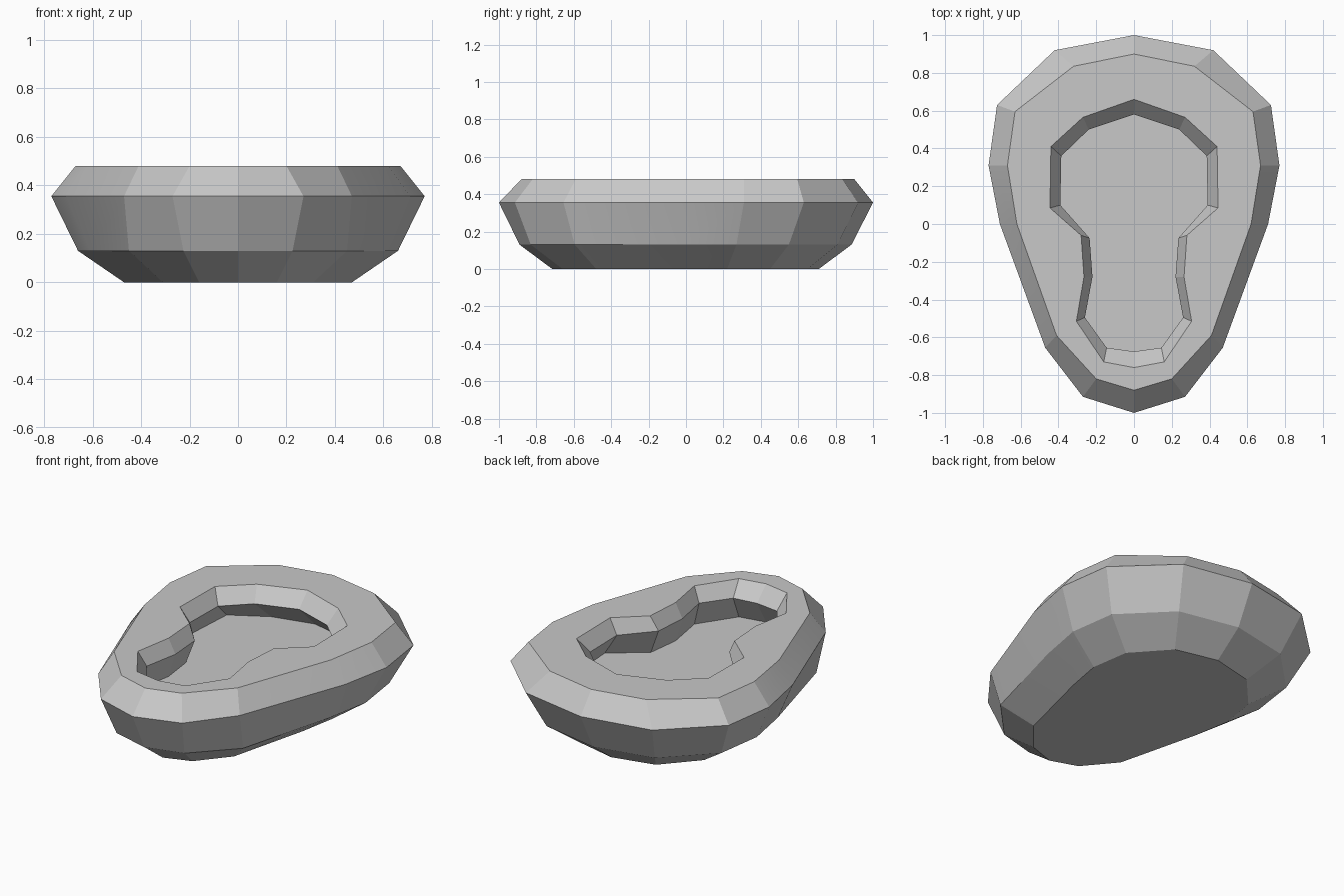
import bpy
import bmesh
from math import radians

cube = bpy.data.objects.get("Cube")
if cube:
    bpy.data.objects.remove(cube)

stone = bpy.data.materials.new("stone_grey")
stone.use_nodes = True
grey = (0.58, 0.58, 0.58, 1)
stone.diffuse_color = grey
stone.node_tree.nodes["Principled BSDF"].inputs["Base Color"].default_value = grey

# Half outlines from back to front, mirrored into closed loops
BASE = [(0, .71), (.255, .65), (.435, .45), (.47, .22), (.43, 0),
        (.31, -.48), (.16, -.66), (0, -.715)]
LOW = [(0, .885), (.36, .81), (.62, .55), (.66, .27), (.61, 0),
       (.45, -.595), (.225, -.83), (0, -.89)]
GIRTH = [(0, 1), (.42, .92), (.725, .63), (.77, .31), (.71, 0),
         (.47, -.655), (.27, -.915), (0, -1)]
TOP = [(0, .9), (.32, .835), (.63, .595), (.67, .31), (.62, 0),
       (.41, -.59), (.2, -.82), (0, -.88)]
RIM = [(0, .66), (.27, .565), (.44, .41), (.445, .085), (.28, -.06),
       (.265, -.28), (.305, -.515), (.16, -.73), (0, -.76)]
LIP = [(0, .58), (.24, .5), (.385, .36), (.39, .1), (.235, -.075),
       (.22, -.28), (.26, -.495), (.145, -.655), (0, -.675)]
BASIN = [(0, .73), (.25, .67), (.46, .55), (.49, .07), (.29, -.08),
         (.265, -.28), (.305, -.515), (.16, -.73), (0, -.76)]


def ring(bm, half, z):
    pts = half + [(-x, y) for x, y in half[-2:0:-1]]
    return [bm.verts.new((x, y, z)) for x, y in pts]


def bridge(bm, a, b):
    for i in range(len(a)):
        j = (i + 1) % len(a)
        bm.faces.new((a[i], b[i], b[j], a[j]))


# Stone body: base, flared sides, chamfer, top, sloped lip and undercut basin
bm = bmesh.new()
base = ring(bm, BASE, 0)
low = ring(bm, LOW, .13)
girth = ring(bm, GIRTH, .355)
top = ring(bm, TOP, .48)
rim = ring(bm, RIM, .48)
lip = ring(bm, LIP, .395)
basin = ring(bm, BASIN, .25)
bm.faces.new(base)
bm.faces.new(basin)
for a, b in ((low, base), (girth, low), (top, girth), (lip, rim), (basin, lip)):
    bridge(bm, a, b)
# Flat top around the opening
edges = [bm.edges.get((r[i], r[i - 1])) for r in (top, rim) for i in range(len(r))]
bmesh.ops.triangle_fill(bm, edges=edges, use_beauty=True, normal=(0, 0, 1))
bmesh.ops.recalc_face_normals(bm, faces=bm.faces[:])

mesh = bpy.data.meshes.new("stone_body")
bm.to_mesh(mesh)
bm.free()
mesh.materials.append(stone)
body = bpy.data.objects.new("stone_body", mesh)
bpy.context.collection.objects.link(body)
bpy.ops.object.select_all(action='DESELECT')
body.select_set(True)
bpy.context.view_layer.objects.active = body
bpy.ops.object.shade_smooth_by_angle(angle=radians(10))
